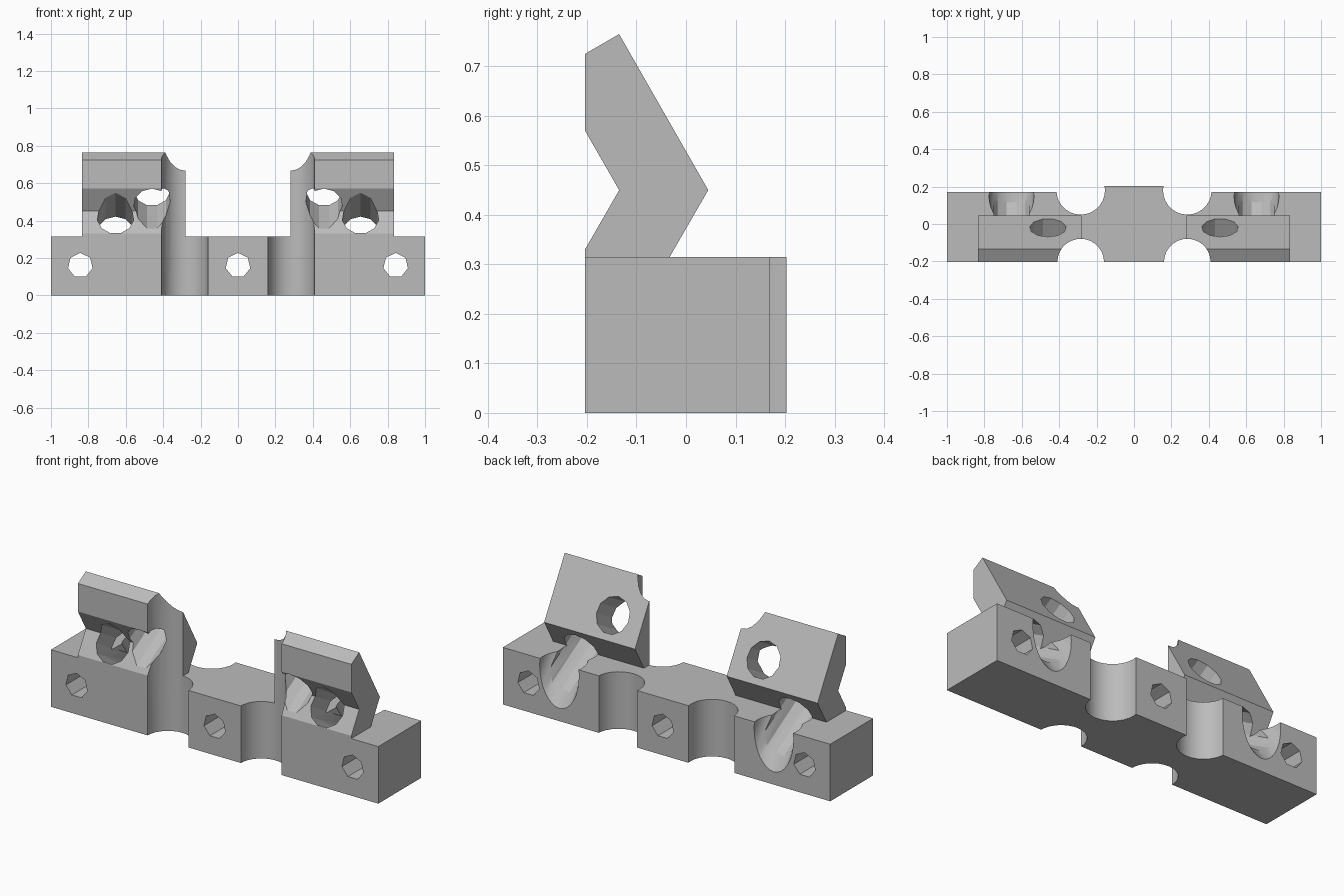
import bpy, bmesh, math
from mathutils import Vector

cube = bpy.data.objects.get("Cube")
if cube:
    bpy.data.objects.remove(cube, do_unlink=True)

grey = bpy.data.materials.new("plain grey")
grey.use_nodes = True
grey.diffuse_color = (0.5, 0.5, 0.5, 1)
grey.node_tree.nodes["Principled BSDF"].inputs["Base Color"].default_value = (0.5, 0.5, 0.5, 1)

FRONT, BACK, DECK = -0.204, 0.17, 0.315


def to_object(name, bm):
    bmesh.ops.recalc_face_normals(bm, faces=bm.faces)
    mesh = bpy.data.meshes.new(name)
    bm.to_mesh(mesh)
    bm.free()
    mesh.materials.append(grey)
    obj = bpy.data.objects.new(name, mesh)
    bpy.context.collection.objects.link(obj)
    return obj


def extrude(name, points, vec):
    bm = bmesh.new()
    face = bm.faces.new([bm.verts.new(p) for p in points])
    new = bmesh.ops.extrude_face_region(bm, geom=[face])["geom"]
    bmesh.ops.translate(bm, vec=vec, verts=[v for v in new if isinstance(v, bmesh.types.BMVert)])
    return to_object(name, bm)


def cylinder(name, start, end, radius, sides):
    start, end = Vector(start), Vector(end)
    axis = (end - start).normalized()
    # First corner points as far up as the axis allows
    ref = Vector((0, 0, 1)) if abs(axis.z) < 0.9 else Vector((0, 1, 0))
    up = (ref - axis * ref.dot(axis)).normalized()
    side = axis.cross(up)
    angles = [2 * math.pi * i / sides for i in range(sides)]
    ring = [start + radius * (up * math.cos(a) + side * math.sin(a)) for a in angles]
    return extrude(name, ring, end - start)


def combine(target, tool, operation):
    mod = target.modifiers.new(operation.lower(), "BOOLEAN")
    mod.operation, mod.object, mod.solver = operation, tool, "EXACT"
    bpy.context.view_layer.objects.active = target
    bpy.ops.object.modifier_apply(modifier=mod.name)
    bpy.data.objects.remove(tool, do_unlink=True)


# Base bar with the deeper middle block
outline = [(-1, FRONT), (1, FRONT), (1, BACK), (0.165, BACK), (0.165, 0.203),
           (-0.165, 0.203), (-0.165, BACK), (-1, BACK)]
body = extrude("clamp_body", [(x, y, 0) for x, y in outline], (0, 0, DECK))

# Bent brackets on top
bent = [(FRONT, 0.3), (FRONT, 0.33), (-0.135, 0.45), (FRONT, 0.57), (FRONT, 0.725),
        (-0.135, 0.765), (0.045, 0.45), (-0.033, DECK), (-0.042, 0.3)]
for s in (-1, 1):
    bracket = extrude("bracket", [(s * 0.28, y, z) for y, z in bent], (s * 0.555, 0, 0))
    combine(body, bracket, "UNION")

cutters = []
c30, s30 = math.cos(math.pi / 6), 0.5
tilt = math.radians(55)
for s in (-1, 1):
    # Upright scallops front and back
    for y, r in ((FRONT, 0.125), (0.18, 0.13)):
        cutters.append(cylinder("scallop", (s * 0.285, y, -0.2), (s * 0.285, y, 1), r, 28))
    # Slanted screw holes through the upper and lower arms
    for x, z, rise in ((0.46, 0.564, 1), (0.655, 0.336, -1)):
        mid = Vector((s * x, -0.02, z))
        reach = Vector((0, c30, rise * s30)) * 0.45
        cutters.append(cylinder("screw_hole", mid - reach, mid + reach, 0.098, 11))
    # Steep clearance trough at the back
    mid = Vector((s * 0.655, 0.1455, DECK))
    down = Vector((0, math.cos(tilt), -math.sin(tilt)))
    cutters.append(cylinder("trough", mid - down * 0.1, mid + down * 0.4, 0.12, 32))
# Level mounting holes
for x in (-0.843, 0, 0.843):
    cutters.append(cylinder("mount_hole", (x, -0.5, 0.16), (x, 0.5, 0.16), 0.067, 7))

for tool in cutters:
    combine(body, tool, "DIFFERENCE")

bpy.ops.object.select_all(action="DESELECT")
body.select_set(True)
bpy.context.view_layer.objects.active = body
bpy.ops.object.shade_smooth_by_angle(angle=math.radians(25))
